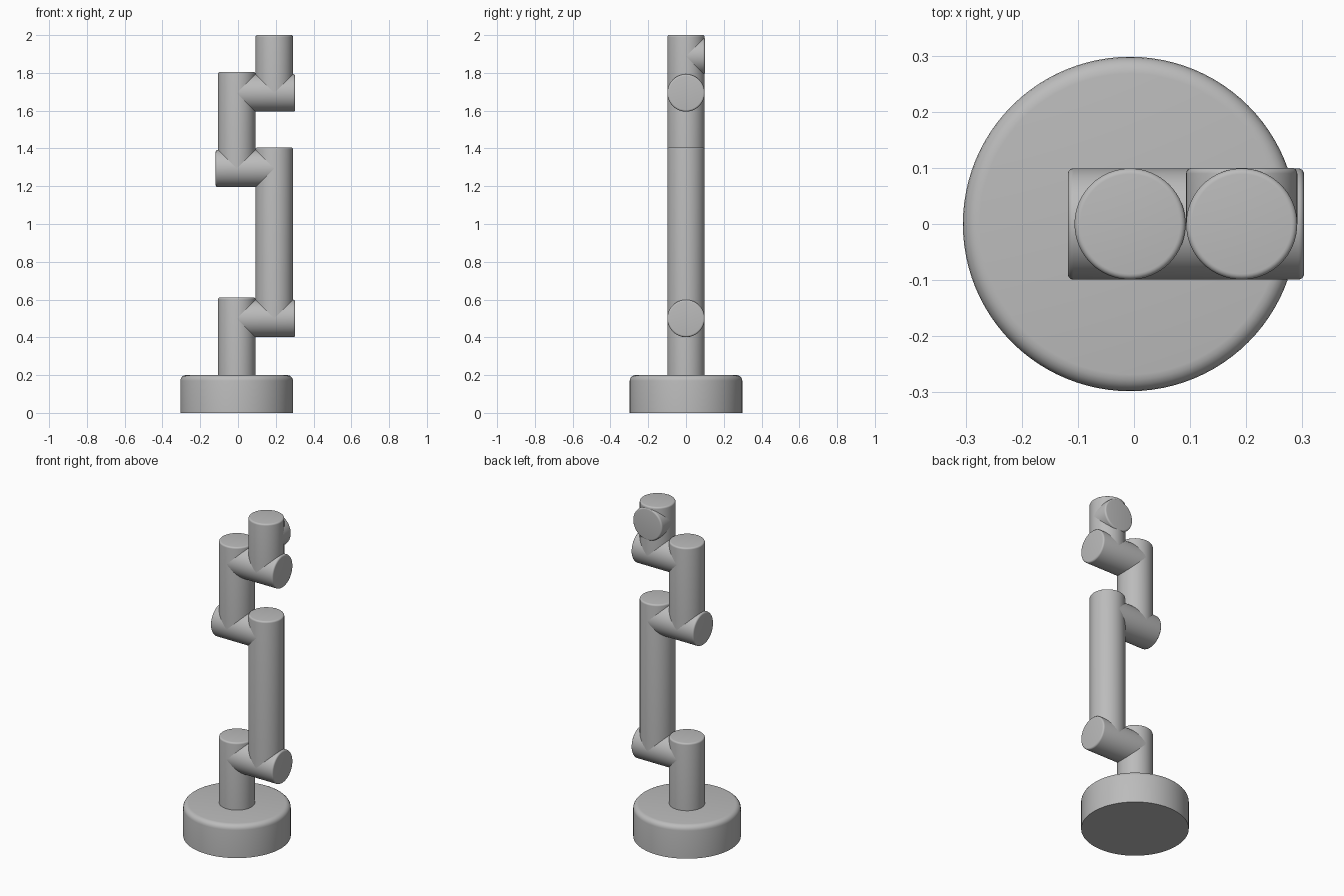
import bpy, bmesh
from mathutils import Vector

cube = bpy.data.objects.get("Cube")
if cube:
    bpy.data.objects.remove(cube, do_unlink=True)

grey = bpy.data.materials.new("plain grey")
grey.use_nodes = True
grey.diffuse_color = (0.5, 0.5, 0.5, 1)
grey.node_tree.nodes["Principled BSDF"].inputs["Base Color"].default_value = (0.5, 0.5, 0.5, 1)


def rod(name, start, end, radius, bevel, sides=64):
    """Cylinder from start to end, with its far rim rounded."""
    start, end = Vector(start), Vector(end)
    length = (end - start).length
    bm = bmesh.new()
    bmesh.ops.create_cone(bm, cap_ends=True, segments=sides,
                          radius1=radius, radius2=radius, depth=length)
    rim = [e for e in bm.edges if all(v.co.z > 0 for v in e.verts)]
    bmesh.ops.bevel(bm, geom=rim, offset=bevel, segments=5, profile=0.5, affect='EDGES')
    mesh = bpy.data.meshes.new(name)
    bm.to_mesh(mesh)
    bm.free()
    mesh.materials.append(grey)
    obj = bpy.data.objects.new(name, mesh)
    bpy.context.collection.objects.link(obj)
    obj.location = (start + end) / 2
    obj.rotation_euler = (end - start).to_track_quat('Z', 'Y').to_euler()
    bpy.ops.object.select_all(action='DESELECT')
    obj.select_set(True)
    bpy.context.view_layer.objects.active = obj
    bpy.ops.object.shade_smooth_by_angle(angle=0.6)
    return obj


R = 0.099            # arm radius
REACH = 0.111        # overshoot of a rod end past the joint centre
BEVEL = 0.01
NEAR, FAR = -0.007, 0.192   # x of the two rows of upright links
LOW, MID, HIGH = 0.5, 1.294, 1.694  # joint heights

# Round foot
rod("base", (NEAR, 0, 0), (NEAR, 0, 0.2), 0.298, 0.03, 96)

# Upright links
for name, x, bottom, top in (("lower_post", NEAR, 0.19, LOW + REACH),
                             ("upper_arm", FAR, LOW, MID + REACH),
                             ("forearm", NEAR, MID, HIGH + REACH),
                             ("wrist_post", FAR, HIGH, 2.0)):
    rod(name, (x, 0, bottom), (x, 0, top), R, BEVEL)

# Sideways joints
for name, x0, x1, z in (("shoulder_joint", NEAR, FAR + REACH, LOW),
                        ("elbow_joint", FAR, NEAR - REACH, MID),
                        ("wrist_joint", NEAR, FAR + REACH, HIGH)):
    rod(name, (x0, 0, z), (x1, 0, z), R, BEVEL)

# Tool flange facing the back
rod("tool_flange", (FAR, 0, 2.0 - REACH), (FAR, 0.1, 2.0 - REACH), R, BEVEL)
